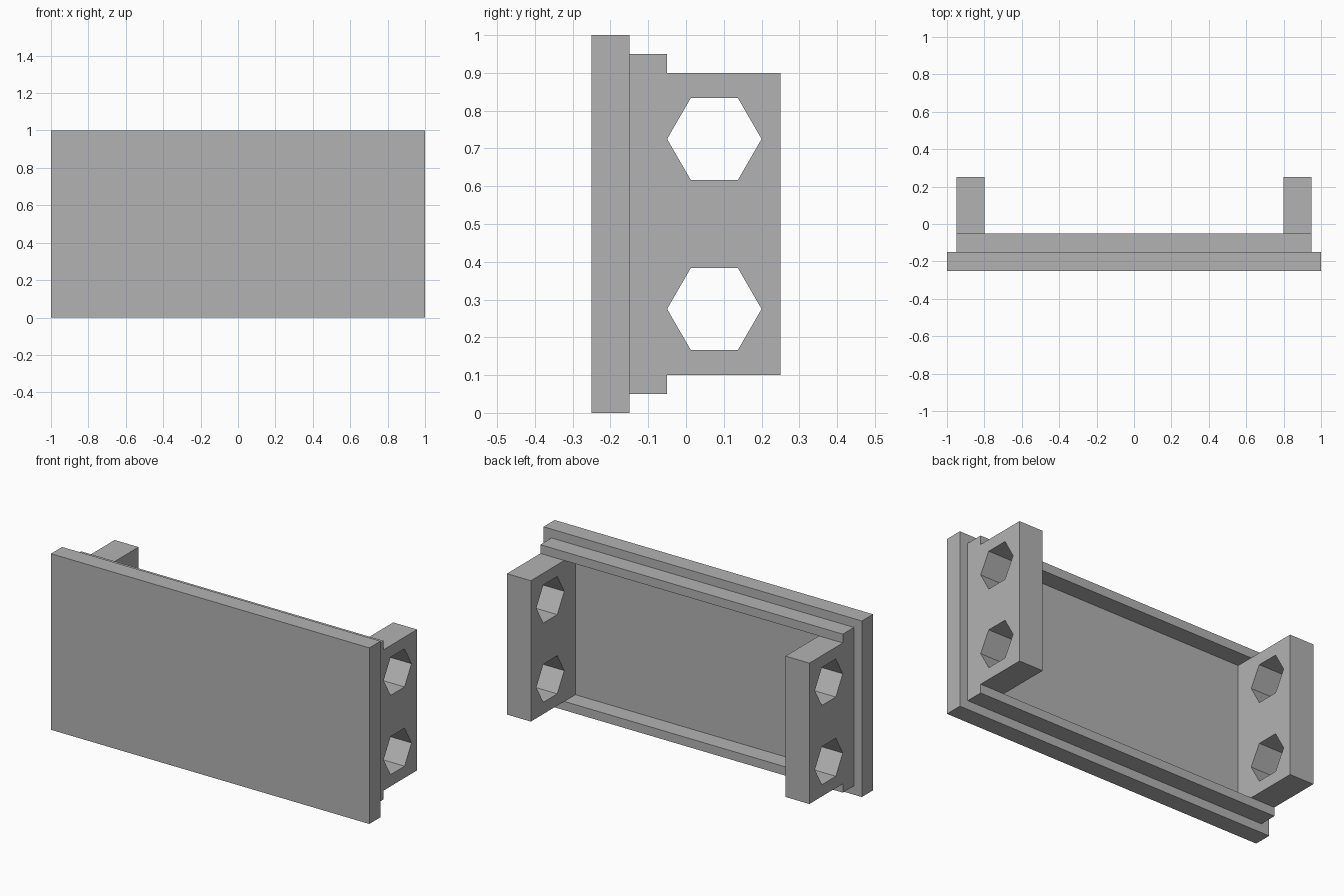
import bpy, bmesh, math
from mathutils import Vector

cube = bpy.data.objects.get("Cube")
if cube:
    bpy.data.objects.remove(cube, do_unlink=True)

# Single flat colour
grey = bpy.data.materials.new("plain_grey")
grey.use_nodes = True
colour = (0.45, 0.45, 0.45, 1)
grey.diffuse_color = colour
grey.node_tree.nodes["Principled BSDF"].inputs["Base Color"].default_value = colour


def prism(name, profile, x0, x1):
    """Extrude a (y, z) profile along x."""
    bm = bmesh.new()
    face = bm.faces.new([bm.verts.new((x0, y, z)) for y, z in profile])
    out = bmesh.ops.extrude_face_region(bm, geom=[face], use_keep_orig=True)
    moved = [g for g in out["geom"] if isinstance(g, bmesh.types.BMVert)]
    bmesh.ops.translate(bm, verts=moved, vec=Vector((x1 - x0, 0, 0)))
    bmesh.ops.recalc_face_normals(bm, faces=bm.faces)
    mesh = bpy.data.meshes.new(name)
    bm.to_mesh(mesh)
    bm.free()
    mesh.materials.append(grey)
    obj = bpy.data.objects.new(name, mesh)
    bpy.context.collection.objects.link(obj)
    return obj


def box(name, x0, x1, y0, y1, z0, z1):
    return prism(name, [(y0, z0), (y1, z0), (y1, z1), (y0, z1)], x0, x1)


def cut_hexagon(target, y, z, radius):
    """Cut a hexagonal hole through the target along x."""
    points = [(y + radius * math.cos(math.pi * i / 3),
               z + radius * math.sin(math.pi * i / 3)) for i in range(6)]
    cutter = prism("hole_cutter", points, -1.2, 1.2)
    cutter.hide_render = True
    mod = target.modifiers.new("hole", "BOOLEAN")
    mod.operation = "DIFFERENCE"
    mod.solver = "EXACT"
    mod.object = cutter
    bpy.context.view_layer.objects.active = target
    bpy.ops.object.modifier_apply(modifier=mod.name)
    bpy.data.objects.remove(cutter, do_unlink=True)


# Front plate
box("front_plate", -1, 1, -0.25, -0.15, 0, 1)

# Rails along the top and bottom of the back
for name, z in (("bottom_rail", 0.05), ("top_rail", 0.9)):
    box(name, -0.95, 0.95, -0.15, -0.05, z, z + 0.05)

# Side lugs with two hexagonal holes each
for name, x in (("right_lug", -0.95), ("left_lug", 0.8)):
    lug = box(name, x, x + 0.15, -0.15, 0.25, 0.1, 0.9)
    for z in (0.275, 0.725):
        cut_hexagon(lug, 0.075, z, 0.125)
